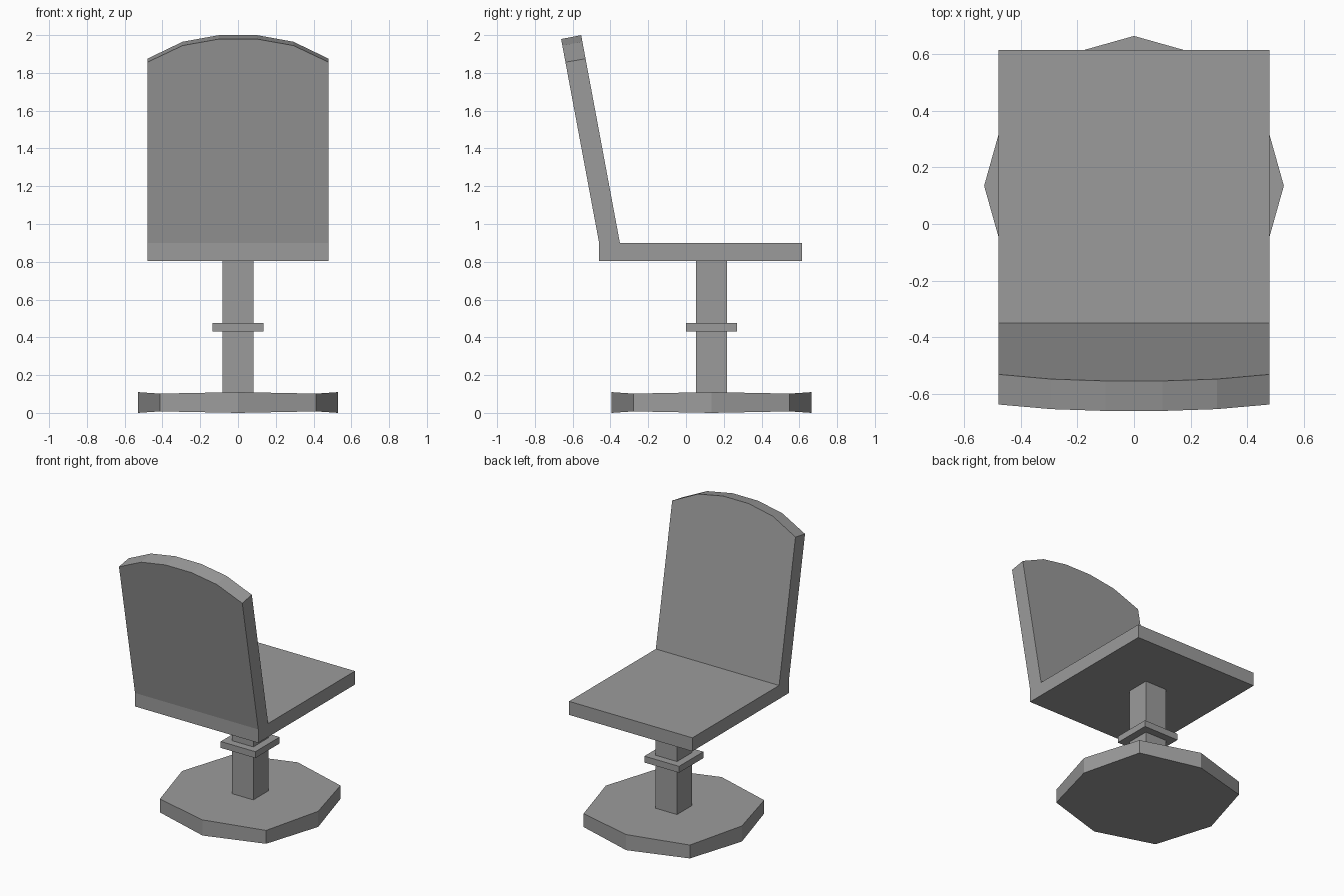
import bpy
import bmesh
from math import cos, sin, pi

old = bpy.data.objects.get("Cube")
if old:
    bpy.data.objects.remove(old, do_unlink=True)

grey = bpy.data.materials.new("mid grey")
grey.use_nodes = True
colour = (0.33, 0.33, 0.33, 1)
grey.diffuse_color = colour
grey.node_tree.nodes["Principled BSDF"].inputs["Base Color"].default_value = colour


def loft(name, ring_a, ring_b):
    """Closed flat-shaded solid between two matching outlines."""
    bm = bmesh.new()
    a = [bm.verts.new(p) for p in ring_a]
    b = [bm.verts.new(p) for p in ring_b]
    bm.faces.new(a)
    bm.faces.new(b)
    for i in range(len(a)):
        j = (i + 1) % len(a)
        bm.faces.new((a[i], a[j], b[j], b[i]))
    bmesh.ops.recalc_face_normals(bm, faces=bm.faces[:])
    mesh = bpy.data.meshes.new(name)
    bm.to_mesh(mesh)
    bm.free()
    mesh.materials.append(grey)
    obj = bpy.data.objects.new(name, mesh)
    bpy.context.collection.objects.link(obj)
    return obj


def box(name, half_x, y0, y1, z0, z1):
    def ring(z):
        return [(-half_x, y0, z), (half_x, y0, z), (half_x, y1, z), (-half_x, y1, z)]
    return loft(name, ring(z0), ring(z1))


AXIS_Y = 0.135   # pedestal axis
WIDTH = 0.48     # half width of seat and backrest
SEAT_TOP = 0.9

# Eight-sided foot, its diagonal corners slightly wider and thinner
bottom, top = [], []
for i in range(8):
    diagonal = i % 2
    r = 0.585 if diagonal else 0.53
    inset = 0.008 if diagonal else 0
    x, y = r * cos(i * pi / 4), AXIS_Y + r * sin(i * pi / 4)
    bottom.append((x, y, inset))
    top.append((x, y, 0.11 - inset))
loft("foot", bottom, top)

# Square post and collar
box("post", 0.083, AXIS_Y - 0.083, AXIS_Y + 0.083, 0.1, 0.805)
box("collar", 0.135, AXIS_Y - 0.135, AXIS_Y + 0.135, 0.43, 0.475)

# Seat slab
box("seat", WIDTH, -0.46, 0.615, 0.805, SEAT_TOP)

# Leaning backrest with an arched top
right_arch = [(WIDTH, 1.875), (0.293, 1.965), (0.1, 2.0)]
arch = right_arch + [(-x, z) for x, z in reversed(right_arch)]
outline = [(-WIDTH, SEAT_TOP), (WIDTH, SEAT_TOP)] + arch
LEAN = 0.205 / 1.1


def back_face(y_base, stretch):
    ring = []
    for x, z in outline:
        rise = (z - SEAT_TOP) * stretch
        ring.append((x, y_base - rise * LEAN, SEAT_TOP + rise))
    return ring


loft("backrest", back_face(-0.35, 1.0), back_face(-0.46, 0.981))
